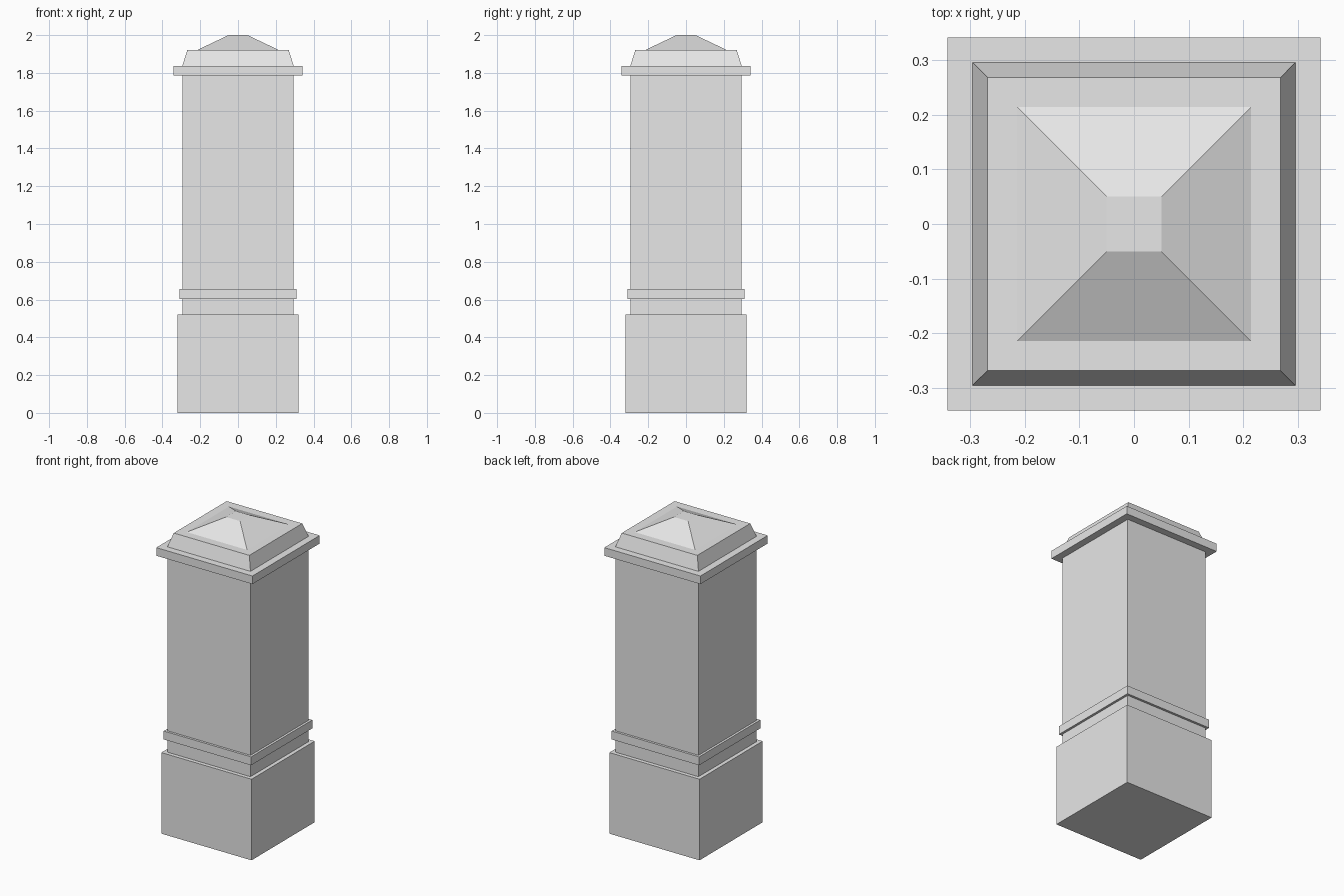
import bpy
import bmesh

cube = bpy.data.objects.get("Cube")
if cube:
    bpy.data.objects.remove(cube, do_unlink=True)

# One plain stone colour
stone = bpy.data.materials.new("grey_stone")
stone.use_nodes = True
colour = (0.8, 0.8, 0.8, 1.0)
stone.diffuse_color = colour
stone.node_tree.nodes["Principled BSDF"].inputs["Base Color"].default_value = colour


def square_block(name, bottom, top, half_bottom, half_top=None):
    """Square block, optionally tapering towards the top."""
    half_top = half_top or half_bottom
    bm = bmesh.new()
    bmesh.ops.create_cube(bm, size=2)
    for v in bm.verts:
        upper = v.co.z > 0
        half = half_top if upper else half_bottom
        v.co.x *= half
        v.co.y *= half
        v.co.z = top if upper else bottom
    mesh = bpy.data.meshes.new(name)
    bm.to_mesh(mesh)
    bm.free()
    mesh.materials.append(stone)
    obj = bpy.data.objects.new(name, mesh)
    bpy.context.collection.objects.link(obj)
    return obj


# Plinth and shaft with its raised band
square_block("plinth", 0, 0.52, 0.32)
square_block("shaft", 0.52, 1.785, 0.295)
square_block("band", 0.603, 0.657, 0.31)

# Projecting slab, bevelled cap and flat-topped pyramid
square_block("cornice", 1.785, 1.837, 0.341)
square_block("cap", 1.837, 1.922, 0.295, 0.268)
square_block("cap_pyramid", 1.922, 2.0, 0.214, 0.05)
